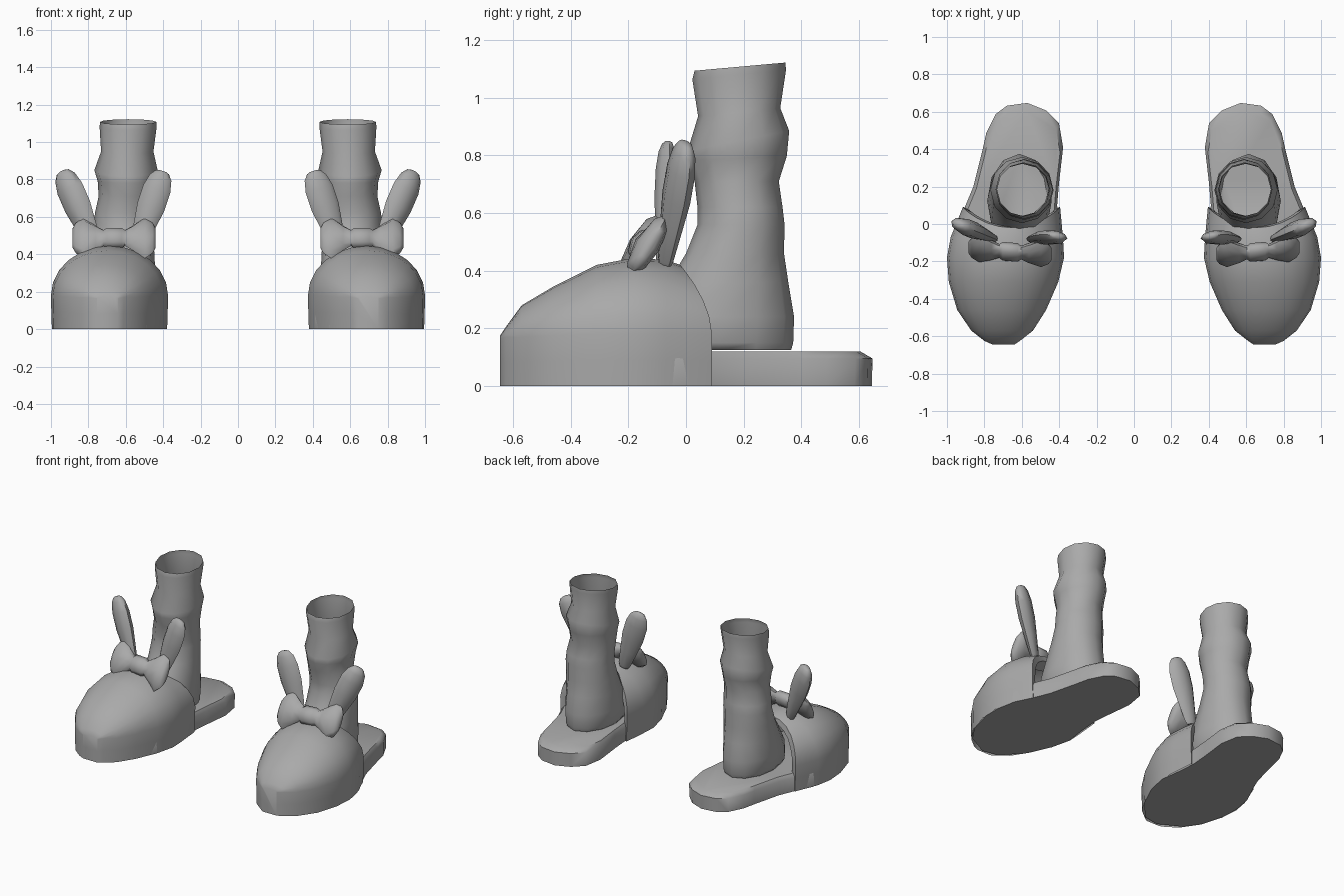
import bpy, bmesh, math
from mathutils import Vector

if "Cube" in bpy.data.objects:
    bpy.data.objects.remove(bpy.data.objects["Cube"])

grey = bpy.data.materials.new("plain grey")
grey.diffuse_color = (0.40, 0.40, 0.40, 1)
grey.use_nodes = True
grey.node_tree.nodes["Principled BSDF"].inputs["Base Color"].default_value = grey.diffuse_color


def loft(name, rings, closed=True, cap_start=True, cap_end=True, angle=45):
    """Skin a list of equal-length rings, then mirror to make the pair."""
    bm = bmesh.new()
    rows = [[bm.verts.new(p) for p in r] for r in rings]
    n = len(rows[0])
    for a, b in zip(rows, rows[1:]):
        for i in range(n if closed else n - 1):
            j = (i + 1) % n
            bm.faces.new((a[i], a[j], b[j], b[i]))
    if cap_start:
        bm.faces.new(rows[0])
    if cap_end:
        bm.faces.new(rows[-1])
    bmesh.ops.recalc_face_normals(bm, faces=bm.faces)
    me = bpy.data.meshes.new(name)
    bm.to_mesh(me)
    bm.free()
    me.materials.append(grey)
    ob = bpy.data.objects.new(name, me)
    bpy.context.collection.objects.link(ob)
    bpy.ops.object.select_all(action='DESELECT')
    ob.select_set(True)
    bpy.context.view_layer.objects.active = ob
    bpy.ops.object.shade_smooth_by_angle(angle=math.radians(angle))
    ob.modifiers.new("pair", 'MIRROR').use_mirror_merge = False
    return ob


def ellipse_ring(c, u, v, n=8):
    """Ring around c spanned by the half-axis vectors u and v."""
    c, u, v = Vector(c), Vector(u), Vector(v)
    return [c + u * math.cos(2 * math.pi * i / n) + v * math.sin(2 * math.pi * i / n)
            for i in range(n)]


# sole: footprint outline with a softened top edge
outline = [(.72, -.64), (.87, -.56), (.945, -.45), (.99, -.28), (.99, -.16), (.965, -.03),
           (.91, .08), (.86, .2), (.81, .4), (.79, .49), (.74, .59), (.68, .635), (.57, .65),
           (.47, .61), (.40, .54), (.378, .41), (.40, .22), (.41, .1), (.40, -.03),
           (.38, -.18), (.41, -.32), (.49, -.49), (.61, -.62)]


def sole_ring(z, s):
    return [(.63 + (x - .63) * s, y * s, z) for x, y in outline]


loft("sole", [sole_ring(0, .992), sole_ring(.095, .996), sole_ring(.12, .93)], angle=50)


# toe cap: arched sections from nose to ankle opening
def arch(xl, xr, wall, top, yfun, n=12):
    cx, hw = (xl + xr) / 2, (xr - xl) / 2
    pts = [(xl + .005, 0), (xl + .002, wall * .5)]
    for i in range(n + 1):
        a = math.pi * i / n
        pts.append((cx - hw * math.cos(a), wall + (top - wall) * math.sin(a)))
    pts += [(xr - .002, wall * .5), (xr - .005, 0)]
    return [(x, yfun(z), z) for x, z in pts]


def rim(z):  # opening leans forward toward the top
    return .09 - .11 * max(0, (z - .18) / .24) ** 1.8


stations = [(-.645, .64, .755, .165, .175), (-.625, .61, .80, .17, .205),
            (-.57, .54, .87, .17, .28), (-.46, .47, .945, .175, .345),
            (-.31, .405, .99, .18, .42), (-.18, .374, 1.0, .18, .445),
            (-.07, .38, .98, .18, .437)]
sections = [arch(xl, xr, w, t, lambda z, y=y: y) for y, xl, xr, w, t in stations]
sections.append(arch(.395, .915, .18, .42, rim))
sections.append(arch(.43, .875, .17, .385, lambda z: rim(z) - .02))
sections.append(arch(.45, .85, .16, .36, lambda z: rim(z) - .12))
loft("toe_cap", sections, closed=False, cap_end=False, angle=50)

# leg: wrinkled open sock (z, x0, x1, y0, y1, front-to-back tilt)
leg = [(.125, .46, .765, -.12, .365, 0), (.15, .445, .78, -.14, .372, 0),
       (.24, .44, .785, -.13, .375, 0), (.36, .445, .78, -.06, .355, 0),
       (.46, .45, .775, .0, .34, 0), (.56, .455, .77, .04, .342, 0),
       (.62, .455, .765, .04, .335, 0), (.71, .45, .745, .03, .322, 0),
       (.79, .445, .75, .005, .35, .05), (.85, .43, .768, .005, .358, .2),
       (.95, .452, .732, .042, .327, .1), (1.08, .435, .74, .022, .347, .1),
       (1.108, .436, .738, .03, .345, .09)]
rings = []
for z, x0, x1, y0, y1, tilt in leg:
    cy = (y0 + y1) / 2
    rings.append([(p.x, p.y, z + tilt * (p.y - cy)) for p in
                  ellipse_ring(((x0 + x1) / 2, cy, z), ((x1 - x0) / 2, 0, 0),
                               (0, (y1 - y0) / 2, 0), 12)])
loft("leg", rings, cap_end=False, angle=60)


# ears: flattened tapering petals
def ear(name, base, tip, turn, width, thick):
    base, tip = Vector(base), Vector(tip)
    axis = (tip - base).normalized()
    depth = Vector((-math.sin(turn), math.cos(turn), 0))
    side = axis.cross(depth).normalized()
    depth = side.cross(axis)
    shape = [(0, .4), (.05, .55), (.3, .78), (.55, 1), (.78, 1), (.92, .8), (.985, .5), (1, .25)]
    loft(name, [ellipse_ring(base.lerp(tip, t), side * width * s, depth * thick * s)
                for t, s in shape], angle=60)


ear("outer_ear", (.755, -.075, .42), (.94, .0, .845), math.radians(22), .077, .045)
ear("inner_ear", (.545, -.085, .42), (.402, -.065, .845), math.radians(10), .076, .036)

# bow: two flared wings and a knot, tilted back (offset, half height, half thickness)
bow = [(-.222, .062, .015), (-.205, .095, .032), (-.165, .128, .042), (-.10, .078, .042),
       (-.058, .05, .03), (-.04, .062, .045), (.04, .062, .045), (.058, .05, .03),
       (.10, .078, .042), (.165, .128, .042), (.205, .095, .032), (.222, .062, .015)]
up = Vector((0, .52, .85))
out = Vector((0, -.85, .52))
loft("bow", [ellipse_ring((.662 + d, -.15 + d * .08 + abs(d) * .03, .487), up * h, out * t)
             for d, h, t in bow], angle=60)
